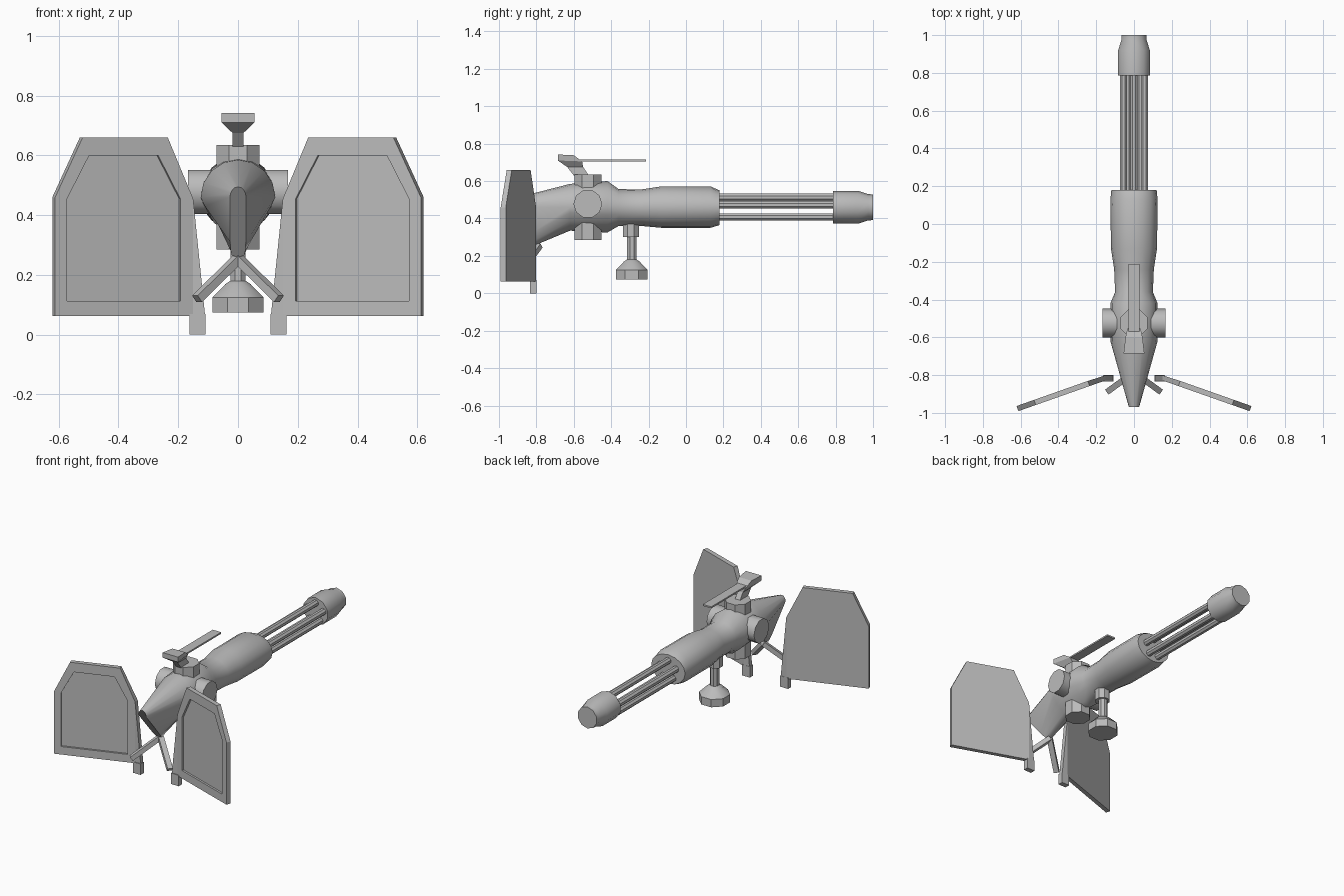
import bpy, bmesh, math
from mathutils import Vector, Matrix

cube = bpy.data.objects.get("Cube")
if cube:
    bpy.data.objects.remove(cube, do_unlink=True)

GREY = (0.5, 0.5, 0.5, 1)
steel = bpy.data.materials.new("gun_grey")
steel.use_nodes = True
steel.diffuse_color = GREY
steel.node_tree.nodes["Principled BSDF"].inputs["Base Color"].default_value = GREY


def finish(name, bm, smooth=True):
    """Turn a bmesh into a named, shaded object."""
    bmesh.ops.recalc_face_normals(bm, faces=bm.faces)
    mesh = bpy.data.meshes.new(name)
    bm.to_mesh(mesh)
    bm.free()
    mesh.materials.append(steel)
    ob = bpy.data.objects.new(name, mesh)
    bpy.context.collection.objects.link(ob)
    if smooth:
        bpy.ops.object.select_all(action="DESELECT")
        ob.select_set(True)
        bpy.context.view_layer.objects.active = ob
        bpy.ops.object.shade_smooth_by_angle(angle=math.radians(42))
    return ob


def loft(name, rings, smooth=True):
    """Skin a list of equal-length point rings and cap both ends."""
    bm = bmesh.new()
    rows = [[bm.verts.new(p) for p in ring] for ring in rings]
    n = len(rows[0])
    for a, b in zip(rows, rows[1:]):
        for i in range(n):
            j = (i + 1) % n
            bm.faces.new((a[i], a[j], b[j], b[i]))
    bm.faces.new(rows[0])
    bm.faces.new(rows[-1])
    return finish(name, bm, smooth)


def turned(name, axis, centre, profile, sides, phase=0.5):
    """Lathe (position, radius) pairs along the x, y or z axis."""
    rings = []
    for pos, r in profile:
        ring = []
        for i in range(sides):
            a = math.tau * (i + phase) / sides
            u, v = r * math.cos(a), r * math.sin(a)
            off = {"x": (pos, u, v), "y": (u, pos, v), "z": (u, v, pos)}[axis]
            ring.append(Vector(centre) + Vector(off))
        rings.append(ring)
    return loft(name, rings)


def box(name, lo, hi):
    return loft(name, [[(lo[0], lo[1], z), (hi[0], lo[1], z), (hi[0], hi[1], z), (lo[0], hi[1], z)]
                       for z in (lo[2], hi[2])], False)


# Receiver and housing: round above, keel-shaped below, slanted rear end
AXIS = 0.46


def body_ring(y_top, y_low, w, z_top, z_low, power):
    pts = []
    for i in range(16):
        a = math.tau * i / 16
        c, s = math.cos(a), math.sin(a)
        if s >= -1e-6:
            pts.append((w * c, y_top, AXIS + (z_top - AXIS) * s))
        else:
            c = math.copysign(abs(c) ** power, c)
            s = abs(s) ** power
            pts.append((w * c, y_top + (y_low - y_top) * s, AXIS + (z_low - AXIS) * s))
    return pts


loft("gun_body", [body_ring(*r) for r in (
    (-0.97, -0.80, 0.027, 0.495, 0.26, 0.3),
    (-0.62, -0.62, 0.125, 0.585, 0.335, 1.5),
    (-0.42, -0.42, 0.125, 0.60, 0.325, 1.3),
    (-0.36, -0.36, 0.10, 0.557, 0.36, 1),
    (-0.24, -0.24, 0.105, 0.555, 0.36, 1),
    (-0.13, -0.13, 0.122, 0.572, 0.35, 1),
    (0.13, 0.13, 0.125, 0.572, 0.35, 1),
    (0.18, 0.18, 0.12, 0.55, 0.365, 1))])

# Rotary barrels and muzzle sleeve
for i in range(5):
    a = math.pi / 2 + math.tau * i / 5
    turned(f"barrel_{i + 1}", "y", (0.058 * math.cos(a), 0, 0.455 + 0.058 * math.sin(a)),
           [(0.15, 0.021), (0.82, 0.021)], 8)
turned("muzzle_sleeve", "y", (0, 0, AXIS),
       [(0.785, 0.088), (0.92, 0.088), (0.975, 0.07), (1.0, 0.069)], 10)

# Side trunnions and upright mount
turned("trunnion", "x", (0, -0.525, 0.478), [(-0.168, 0.077), (0.168, 0.077)], 10, 0)
turned("mount_post", "z", (0, -0.525, 0), [(0.285, 0.078), (0.635, 0.078)], 8)


# Sight: slanted stem flaring into a head, with a long flat bar
def sight_ring(y0, y1, z0, z1, w0, w1):
    return [(-w0, y0, z0), (w0, y0, z0), (w1, y1, z1), (-w1, y1, z1)]


loft("sight_head", [sight_ring(*r) for r in (
    (-0.60, -0.52, 0.63, 0.63, 0.018, 0.018),
    (-0.635, -0.55, 0.675, 0.675, 0.018, 0.018),
    (-0.685, -0.555, 0.71, 0.705, 0.055, 0.035),
    (-0.685, -0.60, 0.742, 0.738, 0.055, 0.045))], False)
box("sight_bar", (-0.03, -0.60, 0.705), (0.03, -0.213, 0.715))

# Lower grip with collar and flared foot
turned("grip_collar", "z", (0, -0.295, 0), [(0.30, 0.046), (0.39, 0.046)], 8)
turned("grip_foot", "z", (0, -0.29, 0),
       [(0.31, 0.028), (0.18, 0.028), (0.17, 0.045), (0.125, 0.092), (0.075, 0.092)], 8)


# Splayed rear handles
def handle(name, side):
    a, b = Vector((0, -0.785, 0.255)), Vector((side * 0.137, -0.885, 0.12))
    along = (b - a).normalized()
    across = along.cross(Vector((0, 0, 1))).normalized() * 0.016
    up = across.cross(along).normalized() * 0.014
    loft(name, [[p + across + up, p - across + up, p - across - up, p + across - up]
                for p in (a, b)], False)


# Swept-back shields with a recessed front panel
BEND, SLOPE = 0.15, 0.352
OUTLINE = [(0.235, 0.66), (0.52, 0.66), (0.612, 0.46), (0.612, 0.062), (0.11, 0.062), (0.15, 0.455)]
PANEL = [(0.267, 0.60), (0.498, 0.60), (0.572, 0.455), (0.572, 0.113), (0.193, 0.113), (0.193, 0.455)]


def shield(name, side):
    bm = bmesh.new()

    def loop(points, depth):
        return [bm.verts.new((x, depth, z)) for x, z in points]

    back, front = loop(OUTLINE, 0.027), loop(OUTLINE, 0)
    rim, floor = loop(PANEL, 0), loop(PANEL, 0.012)
    n = len(OUTLINE)
    for a, b in ((back, front), (front, rim), (rim, floor)):
        for i in range(n):
            j = (i + 1) % n
            bm.faces.new((a[i], a[j], b[j], b[i]))
    bm.faces.new(back)
    bm.faces.new(floor)
    # Fold line near the inner edge
    bmesh.ops.bisect_plane(bm, geom=bm.verts[:] + bm.edges[:] + bm.faces[:],
                           plane_co=(BEND, 0, 0), plane_no=(1, 0, 0))
    for v in bm.verts:
        depth, run = v.co.y, max(0, v.co.x - BEND)
        v.co.y = -0.828 + depth - SLOPE * run
        if run > 0.001:
            v.co.x += depth * SLOPE
        v.co.x *= side
    finish(name, bm, False)


for label, side in (("left", 1), ("right", -1)):
    handle(f"{label}_handle", side)
    shield(f"{label}_shield", side)
    inner, outer = sorted((side * 0.108, side * 0.163))
    box(f"{label}_shield_foot", (inner, -0.833, 0), (outer, -0.80, 0.07))
